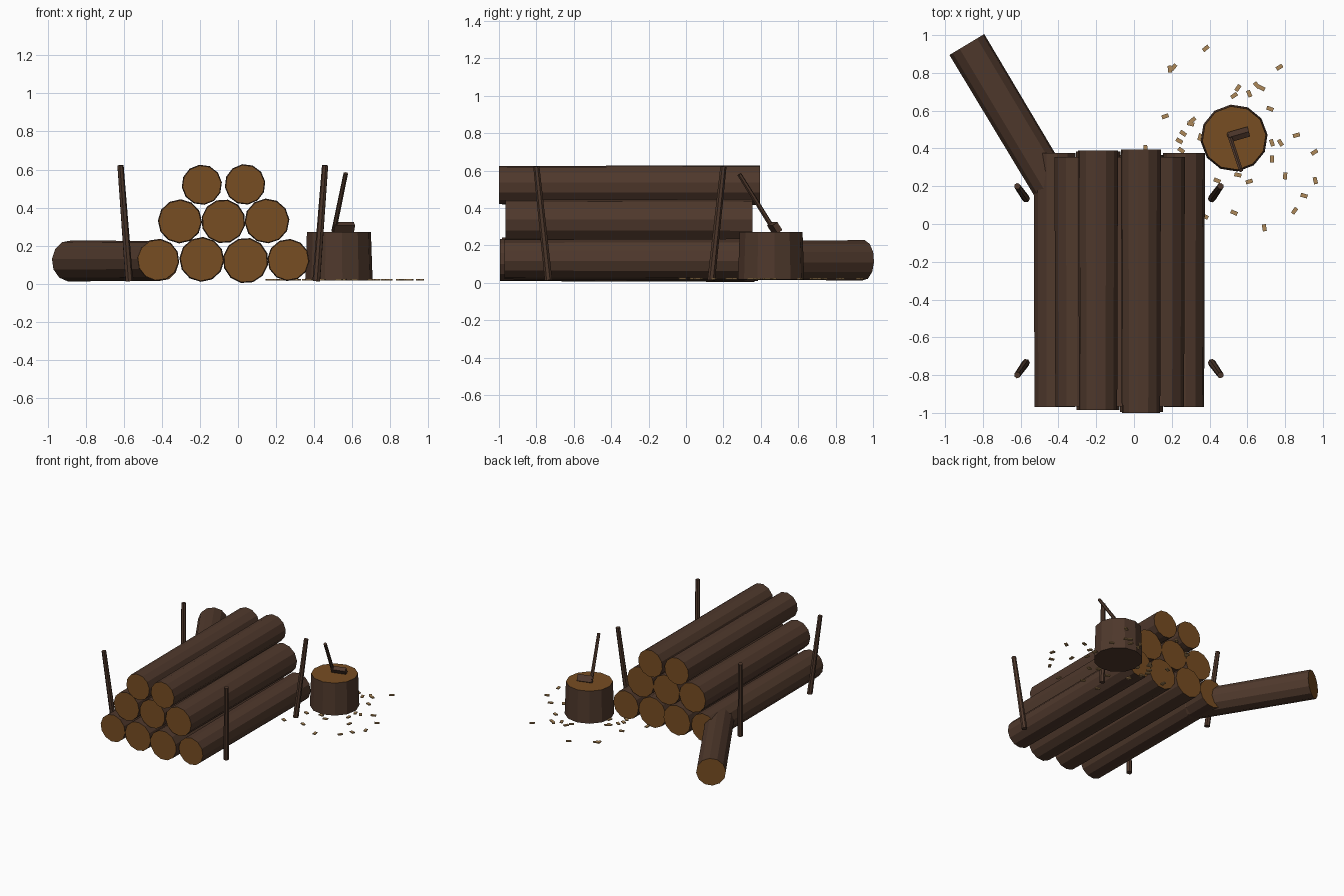
import bpy, bmesh, math, random
from mathutils import Vector, Matrix

if "Cube" in bpy.data.objects:
    bpy.data.objects.remove(bpy.data.objects["Cube"])

random.seed(4)


def material(name, rgb):
    m = bpy.data.materials.new(name)
    m.diffuse_color = (*rgb, 1)
    m.use_nodes = True
    m.node_tree.nodes["Principled BSDF"].inputs["Base Color"].default_value = m.diffuse_color
    return m


BARK = material("bark_brown", (0.078, 0.040, 0.025))
CUT = material("cut_wood_orange", (0.185, 0.074, 0.016))
CHIP = material("chip_tan", (0.42, 0.25, 0.10))


def finish(name, bm, mats):
    me = bpy.data.meshes.new(name)
    bm.to_mesh(me)
    bm.free()
    for m in mats:
        me.materials.append(m)
    ob = bpy.data.objects.new(name, me)
    bpy.context.collection.objects.link(ob)
    return ob


def rod(name, a, b, ra, rb, sides=12, cut_a=False, cut_b=False, roll=0.0):
    """Tapered flat-sided rod from a to b; cut ends get the wood colour."""
    a, b = Vector(a), Vector(b)
    d = b - a
    bm = bmesh.new()
    bmesh.ops.create_cone(bm, cap_ends=True, segments=sides,
                          radius1=ra, radius2=rb, depth=d.length)
    for f in bm.faces:
        if f.normal.z > 0.9 and cut_b or f.normal.z < -0.9 and cut_a:
            f.material_index = 1
    turn = d.to_track_quat('Z', 'Y').to_matrix().to_4x4()
    bm.transform(Matrix.Translation((a + b) / 2) @ turn @ Matrix.Rotation(roll, 4, 'Z'))
    return finish(name, bm, [BARK, CUT])


# Stacked logs: x, z, back radius, front y, back y
LOGS = [
    (-0.42, 0.125, 0.112, -0.97, 0.375), (-0.19, 0.128, 0.118, -0.985, 0.385),
    (0.04, 0.122, 0.120, -0.995, 0.365), (0.265, 0.125, 0.111, -0.97, 0.375),
    (-0.305, 0.328, 0.116, -0.965, 0.355), (-0.077, 0.328, 0.116, -0.965, 0.355),
    (0.152, 0.330, 0.118, -0.965, 0.355),
    (-0.19, 0.520, 0.106, -0.985, 0.39), (0.037, 0.522, 0.107, -1.0, 0.395),
]
for i, (x, z, r, y0, y1) in enumerate(LOGS):
    rod(f"stacked_log_{i + 1}", (x, y0, z), (x, y1, z), r * 0.96, r,
        cut_a=True, cut_b=True, roll=random.uniform(0, 0.5))

# Loose log leaning out of the back corner
rod("loose_log", (-0.40, 0.14, 0.12), (-0.885, 0.95, 0.12), 0.105, 0.108,
    cut_a=True, cut_b=True, roll=0.1)

# Four stakes leaning outwards around x = -0.08
for sx, side in ((-1, "left"), (1, "right")):
    for sy, end in ((-1, "front"), (1, "back")):
        rod(f"{end}_{side}_stake",
            (-0.08 + sx * 0.492, -0.30 + sy * 0.435, 0.015),
            (-0.08 + sx * 0.538, -0.30 + sy * 0.50, 0.622), 0.021, 0.017, sides=7)

# Chopping block
rod("chopping_block", (0.53, 0.455, 0.018), (0.53, 0.455, 0.272), 0.178, 0.169,
    cut_b=True, roll=0.1)

# Hatchet stuck in the block
rod("hatchet_handle", (0.503, 0.475, 0.275), (0.566, 0.285, 0.58), 0.013, 0.012, sides=6)
bm = bmesh.new()
bmesh.ops.create_cube(bm, size=1)
bm.transform(Matrix.Translation((0.555, 0.474, 0.294))
             @ Matrix.Rotation(0.28, 4, 'Z') @ Matrix.Rotation(0.58, 4, 'X')
             @ Matrix.Diagonal((0.11, 0.032, 0.05, 1)))
finish("hatchet_head", bm, [BARK])

# Wood chips scattered around the block
CHIPS = [
    (.38, .93), (.19, .82), (.21, .83), (.77, .83), (.165, .57), (.31, .55), (.30, .53),
    (.24, .44), (.26, .48), (.25, .39), (.53, .68), (.55, .72), (.61, .69), (.65, .735),
    (.675, .72), (.72, .61), (.86, .47), (.73, .43), (.775, .43), (.73, .345), (.955, .38),
    (.80, .255), (.61, .225), (.55, .26), (.53, .06), (.69, -.02), (.85, .07), (.90, .15),
    (.96, .23), (.44, .23), (.375, .04), (.06, .40), (.35, .46), (.30, .30),
]
bm = bmesh.new()
for x, y in CHIPS:
    bmesh.ops.create_cube(bm, size=1, matrix=Matrix.Translation((x, y, 0.02))
                          @ Matrix.Rotation(random.uniform(0, math.pi), 4, 'Z')
                          @ Matrix.Diagonal((0.037, 0.021, 0.008, 1)))
finish("wood_chips", bm, [CHIP])
